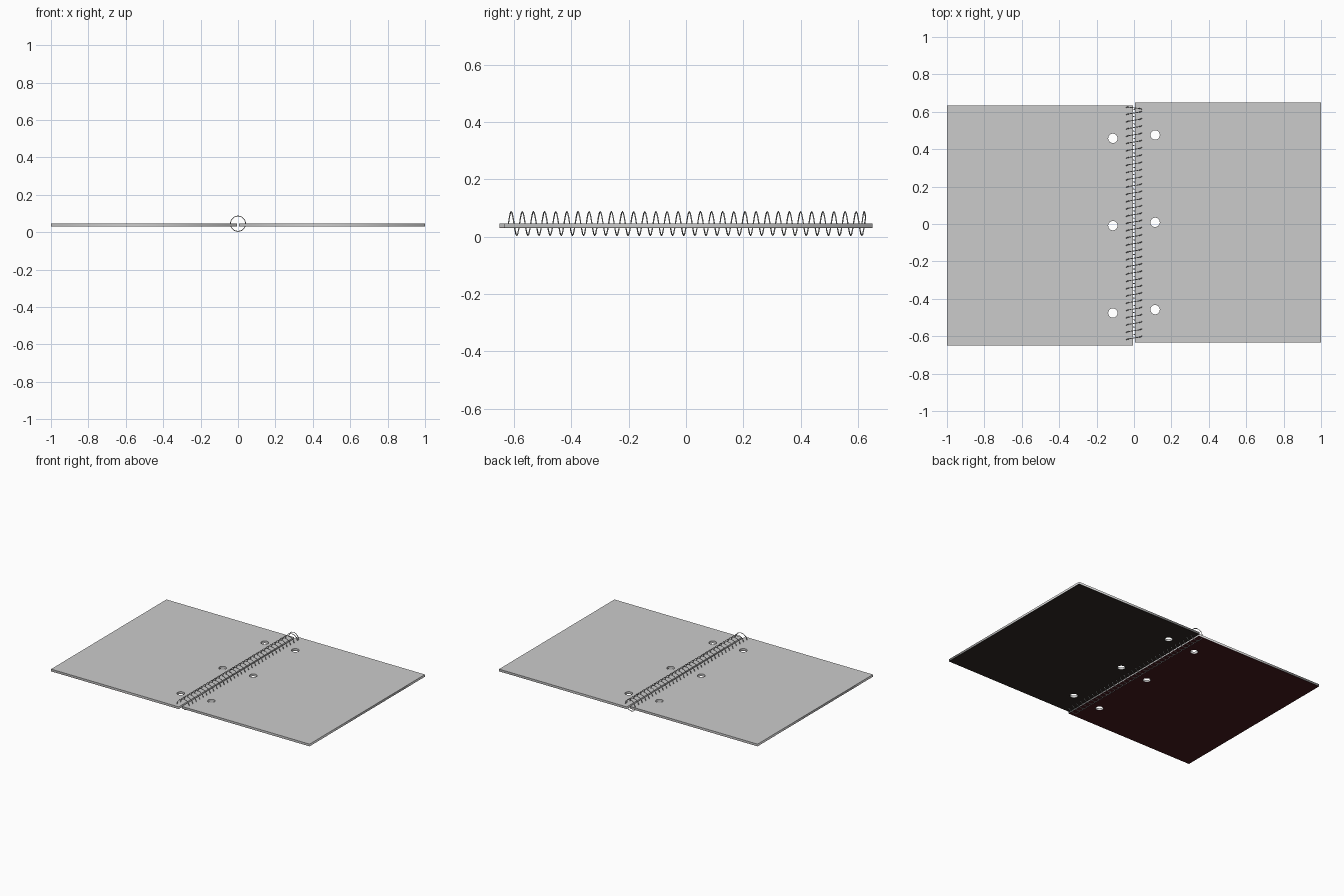
import bpy
from math import sin, cos, pi, tau

if "Cube" in bpy.data.objects:
    bpy.data.objects.remove(bpy.data.objects["Cube"])

PAGE_H = 1.283
HOLE_X, HOLE_GAP, HOLE_R = 0.113, 0.467, 0.025


def circle(cx, cy, r, n=24):
    return [(cx + r * cos(tau * i / n), cy + r * sin(tau * i / n)) for i in range(n)]


def to_mesh(ob):
    bpy.ops.object.select_all(action='DESELECT')
    ob.select_set(True)
    bpy.context.view_layer.objects.active = ob
    bpy.ops.object.convert(target='MESH')
    return bpy.context.object


def add_curve(name, loops, dims, cyclic):
    cu = bpy.data.curves.new(name, 'CURVE')
    cu.dimensions = dims
    for pts in loops:
        sp = cu.splines.new('POLY')
        sp.points.add(len(pts) - 1)
        for p, co in zip(sp.points, pts):
            p.co = (*co, 1) if len(co) == 3 else (*co, 0, 1)
        sp.use_cyclic_u = cyclic
    ob = bpy.data.objects.new(name, cu)
    bpy.context.collection.objects.link(ob)
    return ob


def punched_sheet(name, side, yc, z0, z1, color=None):
    """Rectangle with three punched holes, on the left (-1) or right (+1)."""
    h = PAGE_H / 2
    a, b = side * 0.006, side * 1.0
    loops = [[(a, yc - h), (b, yc - h), (b, yc + h), (a, yc + h)]]
    loops += [circle(side * HOLE_X, yc + k * HOLE_GAP, HOLE_R) for k in (-1, 0, 1)]
    ob = add_curve(name, loops, '2D', True)
    ob.data.fill_mode = 'BOTH'
    ob.data.extrude = (z1 - z0) / 2
    ob.location.z = (z0 + z1) / 2
    ob = to_mesh(ob)
    if color:
        m = bpy.data.materials.new(name)
        m.diffuse_color = color
        m.use_nodes = True
        m.node_tree.nodes["Principled BSDF"].inputs["Base Color"].default_value = m.diffuse_color
        ob.data.materials.append(m)


# Page stacks with coloured covers underneath, slightly offset along the spine
for label, side, yc, color in (("left", -1, -0.009, (0.06, 0.010, 0.013, 1)),
                               ("right", 1, 0.009, (0.028, 0.022, 0.018, 1))):
    punched_sheet(label + "_pages", side, yc, 0.031, 0.0455)
    punched_sheet(label + "_cover", side, yc, 0.0298, 0.031, color)

# Spiral wire along the spine, with the last turn leaning back at the end
R, ZC, PITCH, STEPS, TURNS = 0.0415, 0.0455, 0.0388, 12, 32
START = -0.619
coil = []
for i in range(TURNS * STEPS + 7):
    t = i / STEPS
    y = START + PITCH * t
    if t > TURNS:
        y = START + PITCH * TURNS + 0.006 - 0.03 * (t - TURNS)
    a = pi - tau * t
    coil.append((R * cos(a), y, ZC + R * sin(a)))
wire = add_curve("spiral_wire", [coil], '3D', False)
wire.data.bevel_depth = 0.0022
wire.data.bevel_resolution = 1
wire.data.use_fill_caps = True
wire = to_mesh(wire)
bpy.ops.object.shade_smooth_by_angle()
